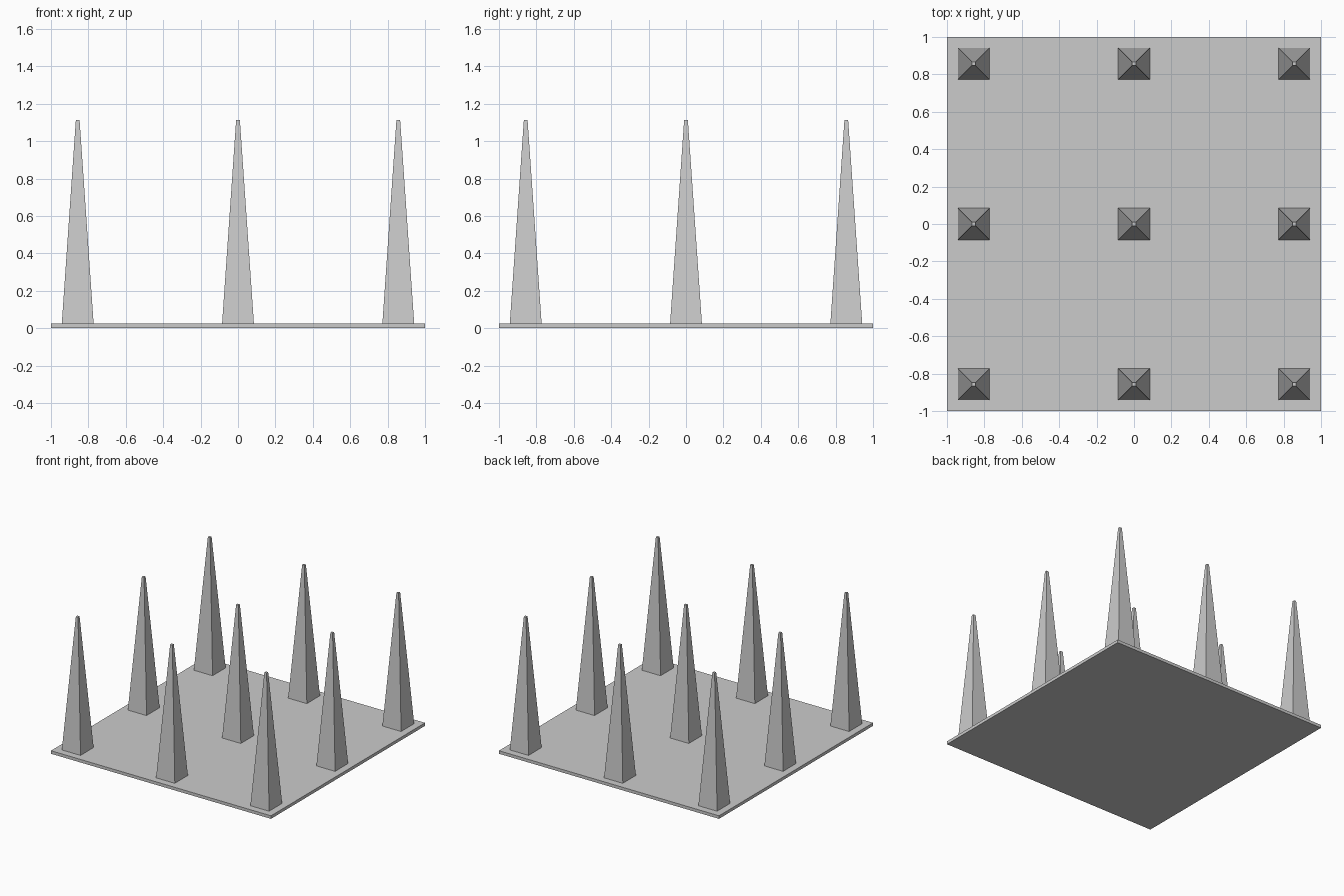
import bpy
import bmesh

cube = bpy.data.objects.get("Cube")
if cube:
    bpy.data.objects.remove(cube, do_unlink=True)

grey = bpy.data.materials.new("plain_grey")
grey.use_nodes = True
colour = (0.6, 0.6, 0.6, 1)
grey.diffuse_color = colour
grey.node_tree.nodes["Principled BSDF"].inputs["Base Color"].default_value = colour

PLATE_TOP = 0.025
SPIKE_TOP = 1.112
SPACING = 0.857


def frustum(name, x, y, z0, z1, half0, half1):
    """Square block tapering from half-width half0 at z0 to half1 at z1."""
    bm = bmesh.new()
    bmesh.ops.create_cube(bm, size=2)
    for v in bm.verts:
        half, z = (half1, z1) if v.co.z > 0 else (half0, z0)
        v.co = (v.co.x * half, v.co.y * half, z)
    mesh = bpy.data.meshes.new(name)
    bm.to_mesh(mesh)
    bm.free()
    mesh.materials.append(grey)
    obj = bpy.data.objects.new(name, mesh)
    obj.location = (x, y, 0)
    bpy.context.collection.objects.link(obj)


# Thin square base plate
frustum("base_plate", 0, 0, 0, PLATE_TOP, 1, 1)

# Three by three grid of tapered spikes
for row, y in zip(("front", "middle", "back"), (-SPACING, 0, SPACING)):
    for side, x in zip(("right", "centre", "left"), (-SPACING, 0, SPACING)):
        frustum(f"spike_{row}_{side}", x, y, PLATE_TOP, SPIKE_TOP, 0.085, 0.01)
